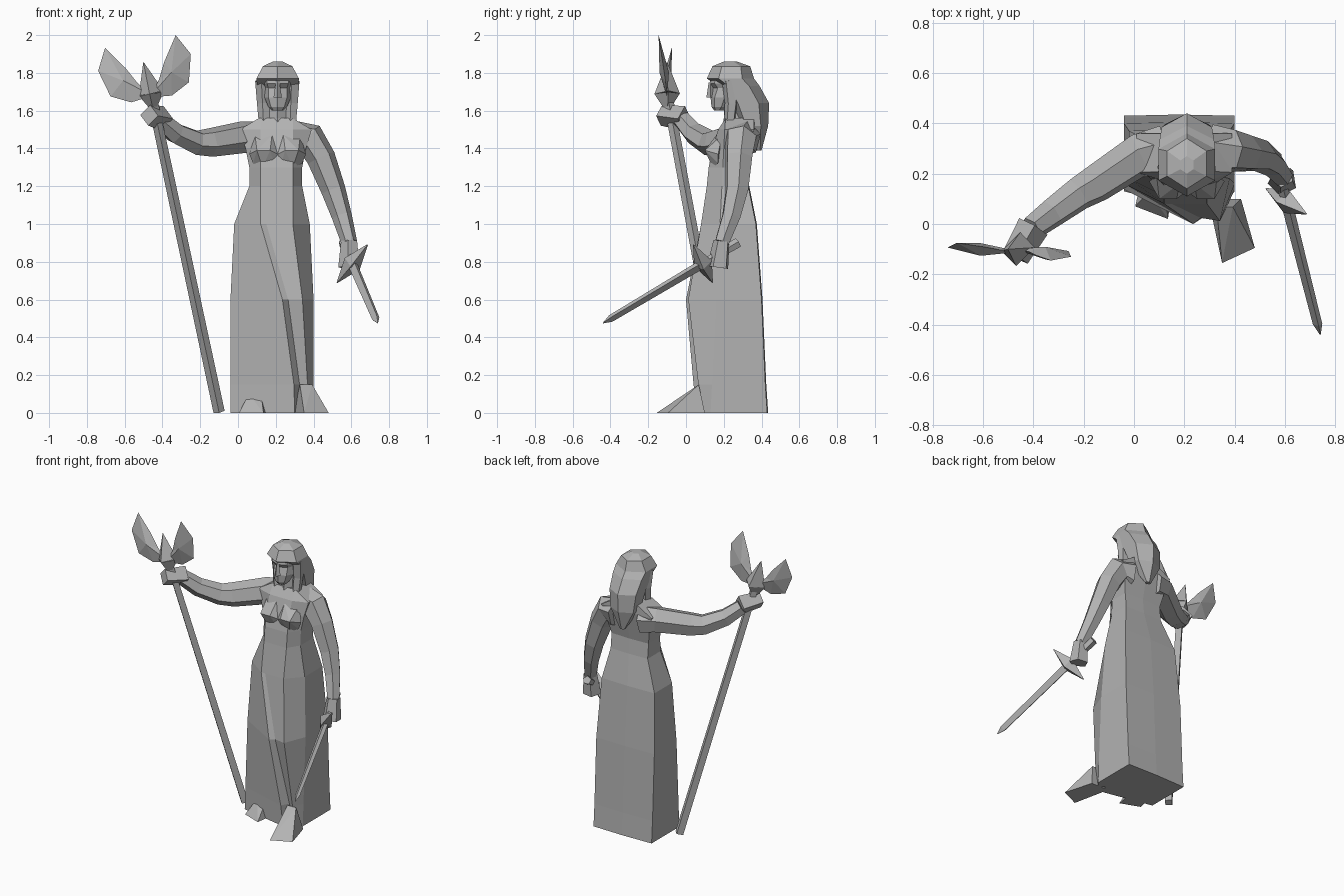
import bpy, bmesh, math
from mathutils import Vector, Matrix

if "Cube" in bpy.data.objects:
    bpy.data.objects.remove(bpy.data.objects["Cube"])

GREY = (0.45, 0.45, 0.45, 1)
stone = bpy.data.materials.new("grey_stone")
stone.use_nodes = True
stone.diffuse_color = GREY
stone.node_tree.nodes["Principled BSDF"].inputs["Base Color"].default_value = GREY

MIDLINE = .21
SIDES = (("right", -1), ("left", 1))


def finish(name, bm):
    bmesh.ops.recalc_face_normals(bm, faces=bm.faces)
    mesh = bpy.data.meshes.new(name)
    bm.to_mesh(mesh)
    bm.free()
    mesh.materials.append(stone)
    part = bpy.data.objects.new(name, mesh)
    bpy.context.collection.objects.link(part)


def loft(name, rings):
    """Skin a stack of equal-length point rings and cap both ends."""
    bm = bmesh.new()
    rows = [[bm.verts.new(point) for point in ring] for ring in rings]
    for low, high in zip(rows, rows[1:]):
        for i in range(len(low)):
            bm.faces.new((low[i - 1], low[i], high[i], high[i - 1]))
    bm.faces.new(rows[0])
    bm.faces.new(rows[-1])
    finish(name, bm)


def tube(name, path, start, end, sides=6, flat=1):
    """Faceted limb along a path, its radius tapering from start to end."""
    points = [Vector(point) for point in path]
    last = len(points) - 1
    rings, heading, side = [], None, None
    for i, point in enumerate(points):
        ahead = (points[min(i + 1, last)] - points[max(i - 1, 0)]).normalized()
        if heading is None:
            side = ahead.orthogonal().normalized()
        else:
            side = heading.rotation_difference(ahead) @ side
        heading = ahead
        up = ahead.cross(side) * flat
        radius = start + (end - start) * i / last
        turns = [math.tau * (k + .5) / sides for k in range(sides)]
        rings.append([point + radius * (math.cos(t) * side + math.sin(t) * up) for t in turns])
    loft(name, rings)


def stack(name, levels, sides=8):
    """Oval rings on the midline from (height, half width, front, back)."""
    rings = []
    turns = [math.tau * k / sides for k in range(sides)]
    for height, half, front, back in levels:
        centre, depth = (front + back) / 2, (back - front) / 2
        rings.append([(MIDLINE + half * math.sin(t), centre - depth * math.cos(t), height)
                      for t in turns])
    loft(name, rings)


def hull(name, points):
    bm = bmesh.new()
    for point in points:
        bm.verts.new(point)
    bmesh.ops.convex_hull(bm, input=bm.verts)
    finish(name, bm)


def foot(name, toe, heel, half, skew, height):
    """Wedge with a slanted toe edge, rising to a ridge at the instep."""
    points = []
    for s in (-1, 1):
        points.append((toe[0] + s * half, toe[1] + s * skew, 0))
        points.append((heel[0] + s * half, heel[1], 0))
        points.append((heel[0] + s * half / 2, heel[1] - half / 2, height))
    hull(name, points)


def wing(name, root, side, tilt):
    """Curved feather shape, turned about its root and thickest in the middle."""
    outline = [(-.02, -.03), (.03, .06), (.06, .16), (.12, .3), (.2, .2), (.19, .05), (.1, -.02)]
    turn = Matrix.Rotation(tilt, 2)
    flat = [turn @ Vector(point) for point in outline]
    middle = sum(flat, Vector((0, 0))) / len(flat)
    bm = bmesh.new()

    def place(point, bulge):
        lean = -.15 * side * max(point.y, 0)
        offset = Vector((side * point.x, lean + bulge, point.y))
        return bm.verts.new(Vector(root) + offset)

    rim = [place(point, 0) for point in flat]
    for bulge in (-.025, .025):
        centre = place(middle, bulge)
        for i in range(len(rim)):
            bm.faces.new((rim[i - 1], rim[i], centre))
    finish(name, bm)


# Dress and bodice: the fold swings across the skirt and fades out at the hips
gown = [
    (0, .22, .06, .43), (.15, .22, .04, .42), (.6, .22, 0, .4), (1, .2, .08, .37),
    (1.2, .14, .11, .33), (1.3, .14, .12, .32), (1.4, .16, .14, .34), (1.5, .19, .17, .36),
    (1.56, .09, .21, .36),
]
rings = []
for height, half, front, back in gown:
    fold = max(0, 1 - height)
    swing = min(height, 1) ** 2
    centre = MIDLINE - (.03 if height <= 1 else .01)
    left, right = centre + half, centre - half
    ridge = MIDLINE + .09 - .18 * swing
    leg = MIDLINE + .16 - .08 * swing
    hip = .13 + .05 * height
    outline = [(right, back), (right, hip), (ridge, front), (ridge + .03, front + .06 * fold),
               (leg, front + .03 * fold), (left, hip), (left, back), (centre, back + .005)]
    rings.append([(x, y, height) for x, y in outline])
loft("dress", rings)

# Feet coming out from under the hem
foot("left_foot", toe=(.415, -.125), heel=(.36, .1), half=.065, skew=.03, height=.15)
foot("right_foot", toe=(.07, .045), heel=(.09, .16), half=.065, skew=-.025, height=.1)

# Bust and the locks falling beside the neck
for label, s in SIDES:
    def across(points):
        return [(MIDLINE + s * x, y, z) for x, y, z in points]

    hull(label + "_bust", across([(0, .13, 1.37), (.04, .1, 1.39), (.11, .1, 1.39),
                                  (.15, .17, 1.37), (.13, .17, 1.32), (.08, .14, 1.3),
                                  (.02, .14, 1.32), (.03, .16, 1.47), (.12, .19, 1.47)]))
    tube(label + "_lock", across([(.08, .23, 1.76), (.075, .24, 1.64), (.07, .23, 1.53)]),
         start=.04, end=.03, sides=5)

# Neck, face and nose
stack("neck", [(1.5, .08, .19, .34), (1.56, .055, .2, .31), (1.7, .055, .2, .31)], sides=6)
stack("face", [(1.6, .03, .15, .2), (1.62, .05, .135, .24), (1.67, .07, .13, .28),
               (1.72, .07, .145, .3), (1.745, .08, .125, .3), (1.8, .08, .14, .3)])
tube("nose", [(MIDLINE, .13, 1.67), (MIDLINE, .13, 1.75)], start=.022, end=.01, sides=4)

# Hair: crown over the brow, long fall down the back
stack("hair", [(1.86, .03, .2, .27), (1.835, .09, .14, .34), (1.77, .13, .11, .36),
               (1.73, .125, .17, .39), (1.64, .115, .22, .44), (1.52, .1, .28, .435),
               (1.39, .02, .37, .4)], sides=6)

# Raised right arm and lowered left arm, each ending in a blocky fist
tube("right_arm", [(.12, .3, 1.45), (.03, .28, 1.46), (-.15, .16, 1.43), (-.22, .12, 1.43),
                   (-.33, .04, 1.48), (-.41, -.02, 1.55)], start=.095, end=.05)
tube("right_hand", [(-.4, -.01, 1.56), (-.47, -.13, 1.575)], start=.065, end=.055, sides=4)
tube("left_arm", [(.3, .3, 1.45), (.38, .29, 1.45), (.44, .28, 1.35), (.505, .27, 1.18),
                  (.55, .24, 1.04), (.59, .19, .9)], start=.1, end=.042)
tube("left_hand", [(.59, .19, .91), (.59, .17, .77)], start=.045, end=.06, sides=5)

# Staff with a pointed head between two spread wings
staff_top = Vector((-.46, -.1, 1.69))
staff_tip = Vector((-.5, -.1, 1.855))
tube("staff", [(-.1, .215, .005), staff_top], start=.03, end=.027, sides=4)
tube("finial_spike", [staff_top, staff_tip], start=.075, end=.002, sides=4, flat=.8)
tube("finial_socket", [staff_top, (-.45, -.1, 1.62)], start=.075, end=.025, sides=4, flat=.8)
wing("right_wing", (-.48, -.11, 1.7), side=-1, tilt=math.radians(-22))
wing("left_wing", (-.45, -.1, 1.7), side=1, tilt=0)

# Sword: blade, point, grip and crossguard share the hilt and its axis
hilt = Vector((.605, .09, .79))
point = Vector((.74, -.44, .475))
shoulder = hilt.lerp(point, .92)
tube("blade", [hilt, shoulder], start=.03, end=.024, sides=4, flat=.6)
tube("blade_point", [shoulder, point], start=.024, end=.002, sides=4, flat=.6)
tube("grip", [hilt, hilt.lerp(point, -.35)], start=.02, end=.028, sides=5)
guard = Vector((.08, -.05, .1))
for label, s in SIDES:
    tube(label + "_crossguard", [hilt, hilt + s * guard], start=.05, end=.003, sides=4)
